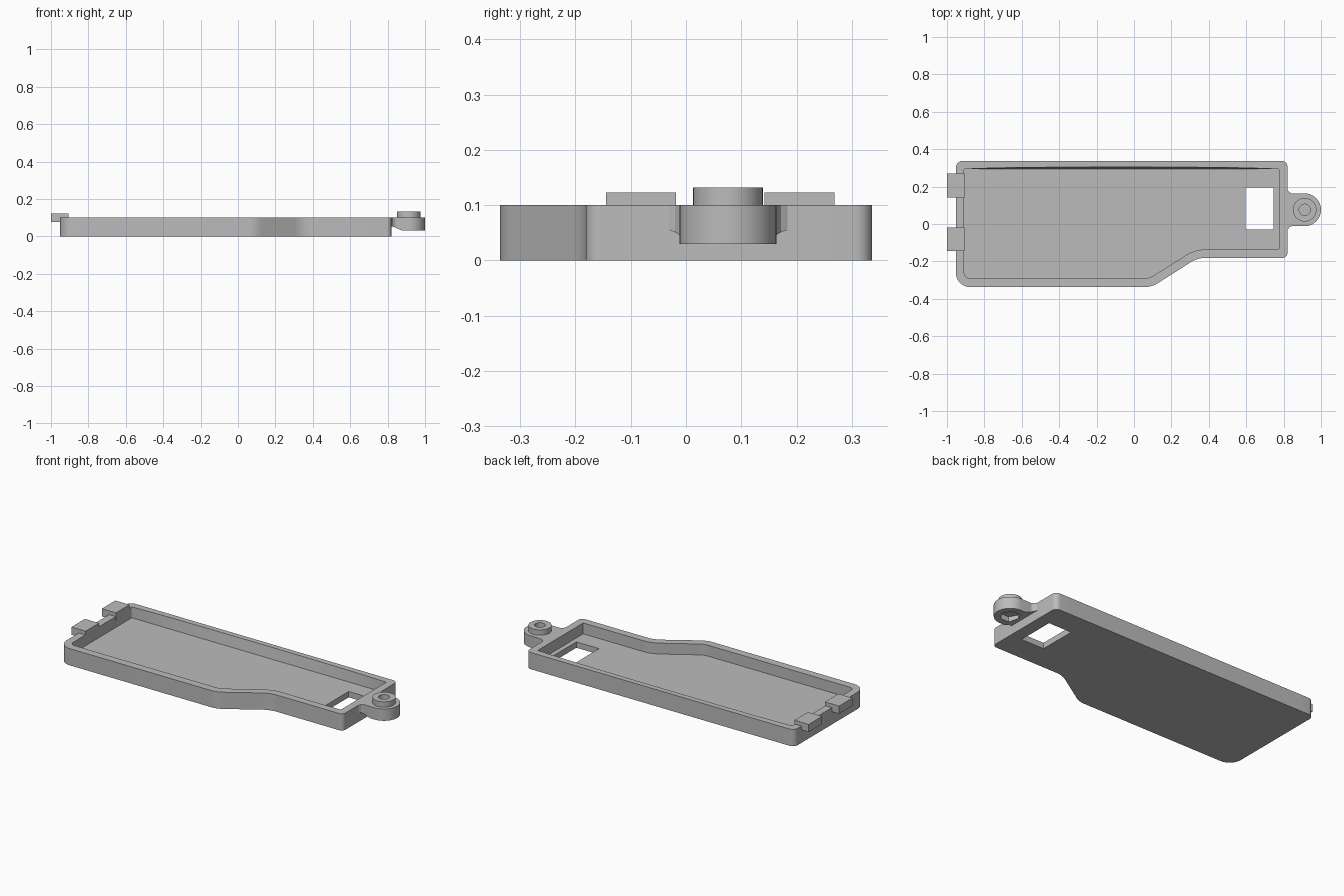
import bpy, bmesh
from math import sin, cos, pi, tan, radians
from mathutils import Vector

cube = bpy.data.objects.get("Cube")
if cube:
    bpy.data.objects.remove(cube)

grey = bpy.data.materials.new("light grey plastic")
grey.use_nodes = True
grey.diffuse_color = (0.5, 0.5, 0.5, 1)
grey.node_tree.nodes["Principled BSDF"].inputs["Base Color"].default_value = (0.5, 0.5, 0.5, 1)


def loft(name, loops):
    """Solid through equal-length closed loops of 3D points, capped at both ends."""
    bm = bmesh.new()
    rings = [[bm.verts.new(p) for p in loop] for loop in loops]
    n = len(rings[0])
    for a, b in zip(rings, rings[1:]):
        for i in range(n):
            j = (i + 1) % n
            bm.faces.new((a[i], a[j], b[j], b[i]))
    bm.faces.new(rings[0][::-1])
    bm.faces.new(rings[-1])
    bmesh.ops.recalc_face_normals(bm, faces=bm.faces)
    mesh = bpy.data.meshes.new(name)
    bm.to_mesh(mesh)
    bm.free()
    mesh.materials.append(grey)
    obj = bpy.data.objects.new(name, mesh)
    bpy.context.collection.objects.link(obj)
    return obj


def at(points, z):
    return [(x, y, z) for x, y in points]


def prism(name, points, z0, z1):
    return loft(name, [at(points, z0), at(points, z1)])


def box(name, x0, x1, y0, y1, z0, z1):
    return prism(name, [(x0, y0), (x1, y0), (x1, y1), (x0, y1)], z0, z1)


def circle(x, y, r, n=48):
    return [(x + r * cos(2 * pi * i / n), y + r * sin(2 * pi * i / n)) for i in range(n)]


def cut(obj, cutter):
    mod = obj.modifiers.new("cut", "BOOLEAN")
    mod.operation, mod.solver, mod.object = "DIFFERENCE", "EXACT", cutter
    activate(obj)
    bpy.ops.object.modifier_apply(modifier=mod.name)
    bpy.data.objects.remove(cutter)


def activate(obj):
    bpy.ops.object.select_all(action="DESELECT")
    obj.select_set(True)
    bpy.context.view_layer.objects.active = obj


def rounded(corners, seg=8, back_steps=24):
    """Outline with a radius on each corner; the back edge is subdivided."""
    pts = []
    for i, (x, y, r) in enumerate(corners):
        p = Vector((x, y))
        a = (Vector(corners[i - 1][:2]) - p).normalized()
        b = (Vector(corners[(i + 1) % len(corners)][:2]) - p).normalized()
        half = a.angle(b) / 2
        centre = p + (a + b).normalized() * r / sin(half)
        start, end = p + a * r / tan(half), p + b * r / tan(half)
        u, v = start - centre, end - centre
        sweep = u.angle(v)
        for k in range(seg + 1):
            t = k / seg
            q = centre + (u * sin((1 - t) * sweep) + v * sin(t * sweep)) / sin(sweep)
            pts.append(tuple(q))
        if i == 4:
            x2 = corners[5][0] + corners[5][2]
            for k in range(1, back_steps):
                pts.append((end.x + (x2 - end.x) * k / back_steps, end.y))
    return pts


# Tray shell with a shallow outward bow along the top of the back wall
outer = rounded([(-0.952, -0.337, 0.075), (0.095, -0.337, 0.13), (0.34, -0.181, 0.15),
                 (0.82, -0.181, 0.025), (0.82, 0.337, 0.03), (-0.952, 0.337, 0.035)])
inner = rounded([(-0.908, -0.29, 0.03), (0.082, -0.29, 0.09), (0.327, -0.136, 0.19),
                 (0.775, -0.136, 0.005), (0.775, 0.294, 0.005), (-0.908, 0.294, 0.005)])


def bow(x, y):
    t = (x + 0.065) / 0.79
    return (x, y + (0.011 * (1 - t * t) ** 0.5 if y > 0.29 and abs(t) < 1 else 0))


rim = [bow(x, y) for x, y in inner]
tray = loft("tray", [at(outer, 0), at(outer, 0.1), at(rim, 0.1), at(inner, 0.035)])
cut(tray, box("window_cutter", 0.596, 0.746, -0.03, 0.194, -0.1, 0.08))

# Pair of hook tabs on the short wall
tabs = [box(name, -1, -0.906, y, y + 0.127, 0.077, 0.123)
        for name, y in (("front_tab", -0.145), ("back_tab", 0.142))]

# Screw lug: filleted arm with a round end
cx, cy, r = 0.9125, 0.076, 0.0875
side = [(0.81, 0.108), (0.821, 0.108), (0.828, 0.096), (0.842, r)]
lug_outline = [(x, cy - h) for x, h in side]
lug_outline += [(cx + r * cos(a), cy + r * sin(a))
                for a in (radians(-90 + 7.5 * k) for k in range(25))]
lug_outline += [(x, cy + h) for x, h in reversed(side)]
lug = prism("screw_lug", lug_outline, 0.03, 0.1)

# Sloped underside of the arm
wedge = [(0.7, 0), (0.9, 0.02), (0.88, 0.03), (0.825, 0.053), (0.7, 0.06)]
cut(lug, loft("slope_cutter", [[(x, y, z) for x, z in wedge] for y in (-0.2, 0.35)]))

# Raised boss with its screw hole, and the nut pocket underneath
boss = prism("screw_boss", circle(cx, cy, 0.063), 0.1, 0.132)
cut(boss, prism("hole_cutter", circle(cx, cy, 0.03), 0.05, 0.2))
cut(lug, prism("hole_cutter", circle(cx, cy, 0.03), 0.085, 0.2))
cut(lug, prism("nut_cutter", circle(cx, cy, 0.055, 6), 0, 0.06))

for obj in [tray, lug, boss] + tabs:
    activate(obj)
    bpy.ops.object.shade_smooth_by_angle(angle=radians(25))
